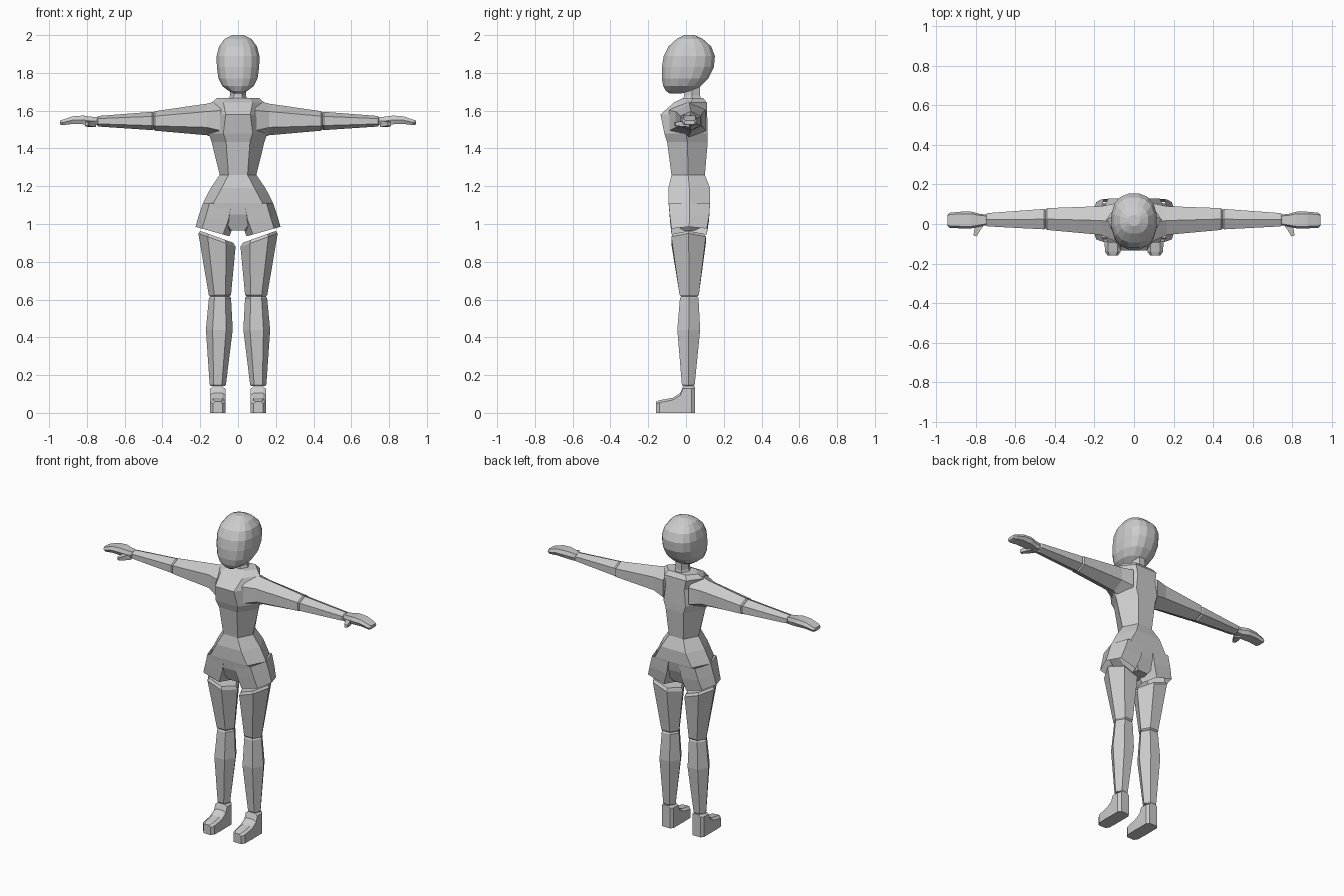
import bpy, bmesh, math


def hexa(u0, u1, v0, v1, k=0.5):
    """Six-sided section: points at both u extremes, flat panels at both v extremes."""
    cu, hu, cv = (u0 + u1) / 2, (u1 - u0) / 2, (v0 + v1) / 2
    return [(u1, cv), (cu + k * hu, v1), (cu - k * hu, v1),
            (u0, cv), (cu - k * hu, v0), (cu + k * hu, v0)]


def loft(name, rings, mirror=False, caps=True):
    bm = bmesh.new()
    loops = [[bm.verts.new(p) for p in r] for r in rings]
    n = len(loops[0])
    for a, b in zip(loops, loops[1:]):
        for i in range(n):
            j = (i + 1) % n
            bm.faces.new((a[i], a[j], b[j], b[i]))
    if caps:
        bm.faces.new(loops[0])
        bm.faces.new(loops[-1])
    bmesh.ops.recalc_face_normals(bm, faces=bm.faces)
    me = bpy.data.meshes.new(name)
    bm.to_mesh(me)
    bm.free()
    ob = bpy.data.objects.new(name, me)
    bpy.context.collection.objects.link(ob)
    if mirror:
        ob.modifiers.new("Mirror", 'MIRROR')
    return ob


def zring(z, x0, x1, y0, y1, tilt=0, k=0.5):
    """Horizontal section, optionally sloping along x."""
    cx = (x0 + x1) / 2
    return [(x, y, z + tilt * (x - cx)) for x, y in hexa(x0, x1, y0, y1, k)]


def xring(x, y0, y1, z0, z1, k=0.5):
    """Arm section with ridges at top and bottom."""
    return [(x, y, z) for z, y in hexa(z0, z1, y0, y1, k)]


def flatring(x, y0, y1, z0, z1, k=0.75):
    """Hand section with ridges at the two edges."""
    return [(x, y, z) for y, z in hexa(y0, y1, z0, z1, k)]


# Head: rounded rings (z, half width, front y, back y)
def oval(z, w, y0, y1, n=16, e=0.82):
    pts = []
    for i in range(n):
        a = 2 * math.pi * (i + 0.5) / n
        c, s = math.cos(a), math.sin(a)
        pts.append((w * math.copysign(abs(c) ** e, c),
                    (y0 + y1) / 2 + (y1 - y0) / 2 * math.copysign(abs(s) ** e, s), z))
    return pts


loft("head", [oval(*r) for r in (
    (1.69, 0.02, -0.085, -0.03), (1.705, 0.05, -0.108, 0.04), (1.73, 0.085, -0.122, 0.08),
    (1.77, 0.105, -0.13, 0.12), (1.83, 0.114, -0.13, 0.15), (1.89, 0.115, -0.12, 0.155),
    (1.94, 0.102, -0.095, 0.135), (1.98, 0.072, -0.05, 0.09), (2.0, 0.03, -0.01, 0.045))])

# Neck
loft("neck", [zring(1.64, -0.06, 0.06, -0.02, 0.085), zring(1.68, -0.042, 0.042, -0.01, 0.075),
              zring(1.74, -0.04, 0.04, -0.01, 0.075)])

# Torso down to the crotch: (z, half width, front y, back y)
loft("torso", [zring(z, -w, w, a, b, k=k) for z, w, a, b, k in (
    (1.668, 0.11, -0.015, 0.09, 0.55), (1.642, 0.14, -0.065, 0.11, 0.55),
    (1.58, 0.145, -0.135, 0.112, 0.45), (1.48, 0.155, -0.115, 0.115, 0.5),
    (1.435, 0.14, -0.10, 0.115, 0.45), (1.26, 0.097, -0.077, 0.10, 0.52),
    (1.19, 0.145, -0.093, 0.128, 0.6), (1.11, 0.186, -0.093, 0.128, 0.7),
    (1.05, 0.13, -0.085, 0.115, 0.7), (0.965, 0.05, -0.05, 0.08, 0.7))])

# Open shorts legs
loft("shorts_leg", [
    zring(1.11, 0.0, 0.186, -0.092, 0.127, k=0.62),
    zring(1.03, 0.015, 0.208, -0.085, 0.122, 0.15, 0.62),
    zring(0.96, 0.045, 0.225, -0.077, 0.11, 0.28, 0.62)], mirror=True, caps=False)

# Thighs, shins
loft("thigh", [
    zring(0.932, 0.025, 0.20, -0.07, 0.095, 0.36),
    zring(0.915, 0.013, 0.21, -0.078, 0.105, 0.36),
    zring(0.625, 0.037, 0.155, -0.034, 0.068),
    zring(0.617, 0.045, 0.147, -0.026, 0.06)], mirror=True)
loft("shin", [
    zring(0.617, 0.045, 0.147, -0.026, 0.06), zring(0.609, 0.037, 0.154, -0.032, 0.066),
    zring(0.44, 0.028, 0.17, -0.046, 0.075), zring(0.15, 0.064, 0.15, -0.022, 0.046),
    zring(0.142, 0.07, 0.144, -0.016, 0.04)], mirror=True)

# Feet: (y, half width, top height) along the foot
loft("foot", [[(0.107 - w, y, 0), (0.107 + w, y, 0), (0.107 + w, y, t - 0.012),
               (0.107 + 0.6 * w, y, t), (0.107 - 0.6 * w, y, t), (0.107 - w, y, t - 0.012)]
              for y, w, t in ((-0.16, 0.025, 0.06), (-0.14, 0.04, 0.067), (-0.07, 0.042, 0.08),
                              (-0.03, 0.041, 0.105), (-0.016, 0.041, 0.14),
                              (0.03, 0.041, 0.14), (0.047, 0.028, 0.14))], mirror=True)

# Arms
loft("upper_arm", [
    xring(0.09, -0.09, 0.105, 1.44, 1.655), xring(0.165, -0.055, 0.09, 1.47, 1.637),
    xring(0.44, -0.03, 0.08, 1.494, 1.597), xring(0.447, -0.022, 0.072, 1.502, 1.588)], mirror=True)
loft("forearm", [
    xring(0.447, -0.022, 0.072, 1.502, 1.588), xring(0.454, -0.027, 0.076, 1.497, 1.594),
    xring(0.74, -0.012, 0.055, 1.516, 1.572), xring(0.747, -0.006, 0.05, 1.522, 1.566)], mirror=True)

# Hands and thumbs
loft("hand", [flatring(*r) for r in (
    (0.745, -0.006, 0.048, 1.524, 1.565), (0.775, -0.012, 0.05, 1.522, 1.568),
    (0.82, -0.022, 0.062, 1.528, 1.574), (0.875, -0.022, 0.062, 1.53, 1.57),
    (0.93, -0.02, 0.057, 1.523, 1.552), (0.942, -0.01, 0.048, 1.527, 1.547))], mirror=True)
loft("thumb", [[(x - w, y - w * 0.4, 1.53 - h), (x + w, y + w * 0.4, 1.53 - h),
                (x + w, y + w * 0.4, 1.53 + h), (x - w, y - w * 0.4, 1.53 + h)]
               for x, y, w, h in ((0.772, 0.01, 0.02, 0.016), (0.79, -0.025, 0.014, 0.014),
                                  (0.803, -0.06, 0.008, 0.009))], mirror=True)
